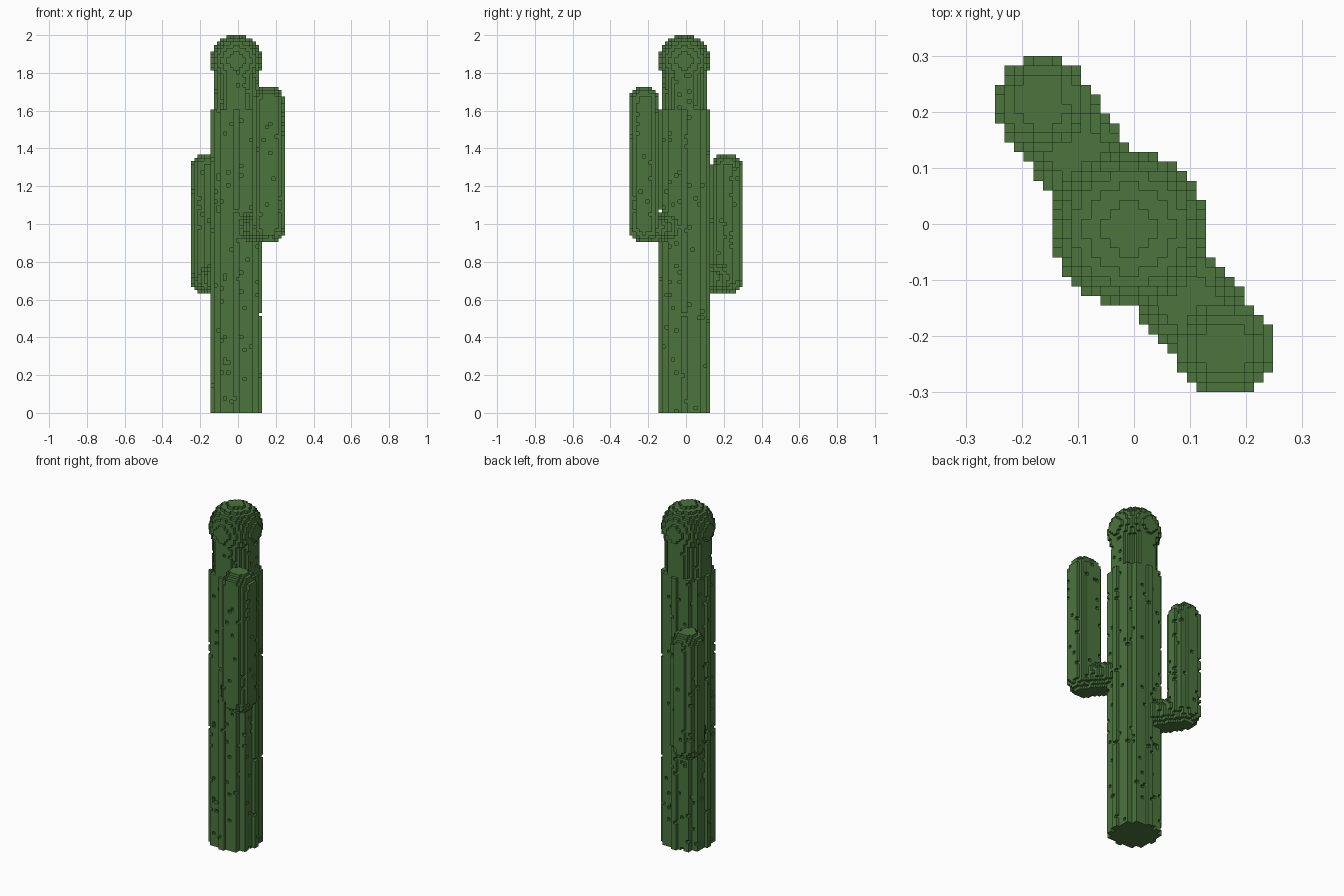
import bpy, bmesh, math, random
from mathutils import Vector

random.seed(7)
LAYERS = 117                 # blocks from the ground to the top
S = 2 / LAYERS               # block size

if "Cube" in bpy.data.objects:
    bpy.data.objects.remove(bpy.data.objects["Cube"])

green = bpy.data.materials.new("cactus green")
green.use_nodes = True
colour = (0.069, 0.178, 0.048, 1)
green.diffuse_color = colour
green.node_tree.nodes["Principled BSDF"].inputs["Base Color"].default_value = colour

AXES = [Vector((1, 0, 0)), Vector((0, 1, 0)), Vector((0, 0, 1))]
SIDES = [(1, 0, 0), (-1, 0, 0), (0, 1, 0), (0, -1, 0)]


def fill(test):
    """All grid cells that satisfy a solid's inside test."""
    return {(x, y, z) for x in range(-15, 16) for y in range(-18, 19)
            for z in range(LAYERS) if test(Vector((x, y, z)))}


def near_segment(p, a, b, r):
    ab = b - a
    t = max(0, min(1, (p - a).dot(ab) / ab.length_squared))
    return (p - a - ab * t).length <= r


CORE = Vector((-0.5, -0.5, 0))


def in_trunk(p):
    # Twelve ribs up to the neck, plain and thinner above
    d = p - CORE
    rib = math.cos(12 * math.atan2(d.y, d.x)) > -0.6
    radius = 8 if p.z < 94 and rib else 7.1
    return p.z < 109 and math.hypot(d.x, d.y) <= radius


def in_crown(p):
    return (p - CORE - Vector((0, 0, 108.5))).length <= 8


def arm_test(x, y, low, high):
    # Horizontal link out of the trunk, then an upright rounded column
    elbow, tip = Vector((x, y, low)), Vector((x, y, high))
    root = CORE + Vector((0, 0, low))
    return lambda p: near_segment(p, root, elbow, 4.9) or near_segment(p, elbow, tip, 4.9)


def neighbour(c, d):
    return (c[0] + d[0], c[1] + d[1], c[2] + d[2])


parts = {
    "trunk": fill(in_trunk),
    "crown": fill(in_crown),
    "left_front_arm": fill(arm_test(9.6, -12.9, 57, 96)),
    "right_back_arm": fill(arm_test(-9.6, 12.7, 41, 75)),
}

# Each cell belongs to one part only
taken = set()
for cells in parts.values():
    cells -= taken
    taken |= cells

# Small pits scattered over the upright skin
for name, cells in parts.items():
    if name == "crown":
        continue
    skin = sorted(c for c in cells if any(neighbour(c, d) not in taken for d in SIDES))
    pits = {c for c in skin if random.random() < 0.04}
    cells -= pits
    parts[name] = cells
solid = set().union(*parts.values())


def build(name, cells):
    """Turn the cells into a blocky shell of outward faces."""
    bm = bmesh.new()
    verts = {}

    def corner(v):
        key = tuple(round(2 * n) for n in v)
        if key not in verts:
            verts[key] = bm.verts.new((v.x * S, v.y * S, (v.z + 0.5) * S))
        return verts[key]

    for c in sorted(cells):
        for i in range(3):
            for sign in (1, -1):
                n = AXES[i] * sign
                if tuple(int(k) for k in Vector(c) + n) in solid:
                    continue
                u, v = AXES[(i + 1) % 3] / 2, AXES[(i + 2) % 3] / 2 * sign
                m = Vector(c) + n / 2
                bm.faces.new([corner(q) for q in (m - u - v, m + u - v, m + u + v, m - u + v)])
    mesh = bpy.data.meshes.new(name)
    bm.to_mesh(mesh)
    bm.free()
    mesh.materials.append(green)
    bpy.context.collection.objects.link(bpy.data.objects.new(name, mesh))


for name, cells in parts.items():
    build(name, cells)
